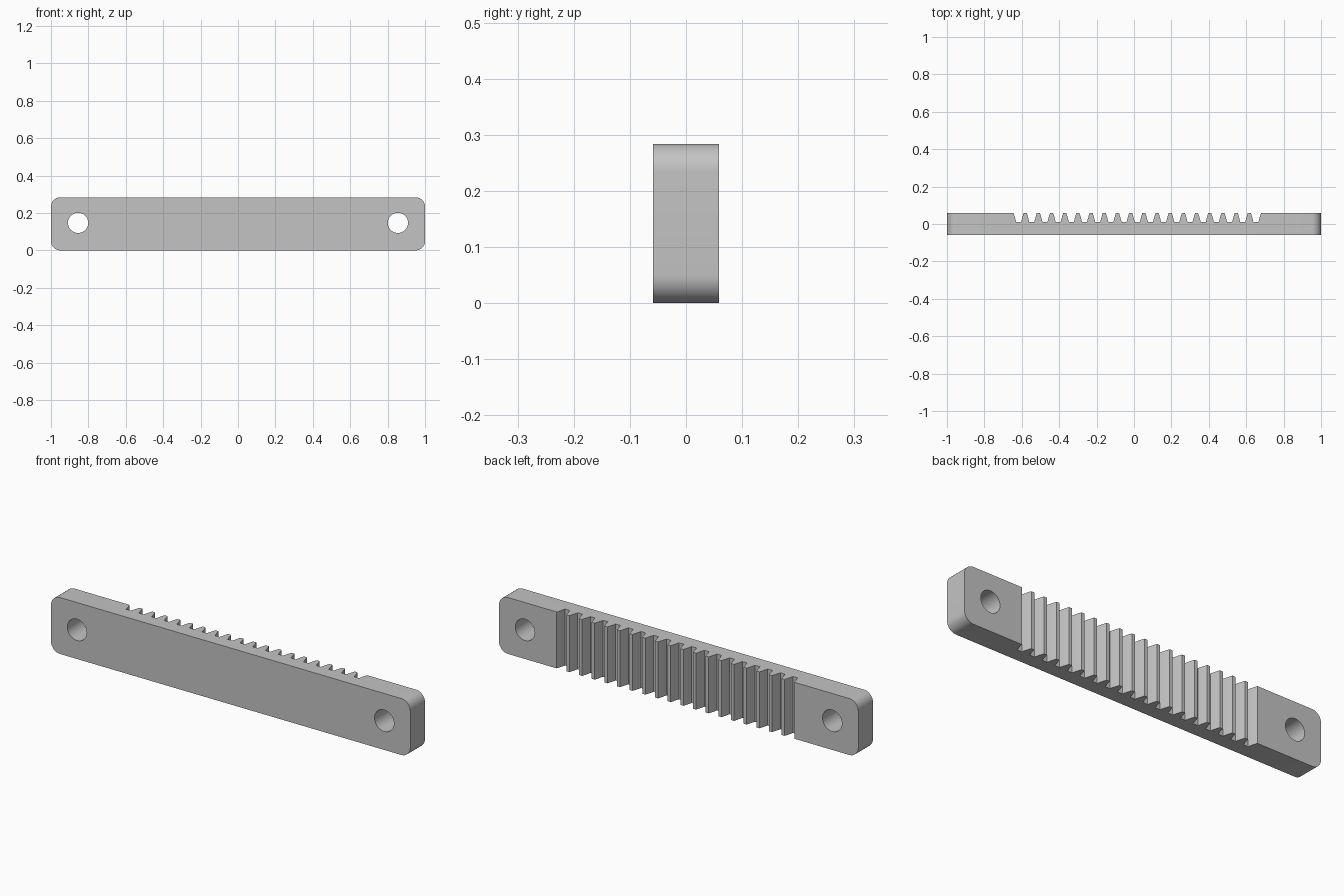
import bpy, bmesh, math
from mathutils import Vector

LENGTH, THICK, HEIGHT, CORNER = 2.0, 0.117, 0.284, 0.05
HOLE_X, HOLE_Z, HOLE_R = 0.855, 0.147, 0.054
GROOVES, PITCH, FIRST = 19, 0.0705, -0.617
ROOT_Y = 0.011

cube = bpy.data.objects.get("Cube")
if cube:
    bpy.data.objects.remove(cube, do_unlink=True)

grey = bpy.data.materials.new("plain grey")
grey.use_nodes = True
grey.diffuse_color = (0.55, 0.55, 0.55, 1)
grey.node_tree.nodes["Principled BSDF"].inputs["Base Color"].default_value = (0.55, 0.55, 0.55, 1)


def add_prism(bm, points, sweep):
    """Extrude a closed outline along the sweep vector."""
    face = bm.faces.new([bm.verts.new(p) for p in points])
    res = bmesh.ops.extrude_face_region(bm, geom=[face])
    verts = [g for g in res["geom"] if isinstance(g, bmesh.types.BMVert)]
    bmesh.ops.translate(bm, verts=verts, vec=Vector(sweep))


def make_object(name, bm):
    bmesh.ops.recalc_face_normals(bm, faces=bm.faces[:])
    mesh = bpy.data.meshes.new(name)
    bm.to_mesh(mesh)
    bm.free()
    mesh.materials.append(grey)
    obj = bpy.data.objects.new(name, mesh)
    bpy.context.collection.objects.link(obj)
    return obj


def arc(cx, cz, radius, start, sweep, steps):
    return [(cx + radius * math.cos(start + sweep * i / steps), -THICK / 2,
             cz + radius * math.sin(start + sweep * i / steps)) for i in range(steps + 1)]


# Bar with four rounded corners
bm = bmesh.new()
dx, dz = LENGTH / 2 - CORNER, HEIGHT / 2 - CORNER
outline = []
for k, (sx, sz) in enumerate([(1, 1), (-1, 1), (-1, -1), (1, -1)]):
    outline += arc(sx * dx, HEIGHT / 2 + sz * dz, CORNER, k * math.pi / 2, math.pi / 2, 12)
add_prism(bm, outline, (0, THICK, 0))
bar = make_object("gear_rack", bm)

# Cutter for the two mounting holes
bm = bmesh.new()
for side in (-1, 1):
    circle = arc(side * HOLE_X, HOLE_Z, HOLE_R, 0, math.tau, 48)[:-1]
    add_prism(bm, [(x, y - 0.1, z) for x, y, z in circle], (0, THICK + 0.2, 0))
holes = make_object("hole_cutter", bm)

# Cutter for the tooth gaps, with slightly curved flanks
bm = bmesh.new()
depth = THICK / 2 - ROOT_Y
flank = [(0.0135, 0), (0.0165, 0.25), (0.0197, 0.5), (0.0232, 0.75), (0.0268, 1), (0.0298, 1.2)]
profile = flank + [(-w, t) for w, t in reversed(flank)]
for i in range(GROOVES):
    cx = FIRST + i * PITCH
    add_prism(bm, [(cx + w, ROOT_Y + t * depth, -0.1) for w, t in profile], (0, 0, HEIGHT + 0.2))
gaps = make_object("tooth_gap_cutter", bm)

# Cut the bar, then drop the cutters
for cutter in (holes, gaps):
    cutter.hide_render = True
    mod = bar.modifiers.new(cutter.name, "BOOLEAN")
    mod.operation = "DIFFERENCE"
    mod.solver = "EXACT"
    mod.object = cutter
bpy.ops.object.select_all(action="DESELECT")
bpy.context.view_layer.objects.active = bar
bar.select_set(True)
for cutter in (holes, gaps):
    bpy.ops.object.modifier_apply(modifier=cutter.name)
    bpy.data.objects.remove(cutter, do_unlink=True)
bpy.ops.object.shade_smooth_by_angle(angle=math.radians(25))
